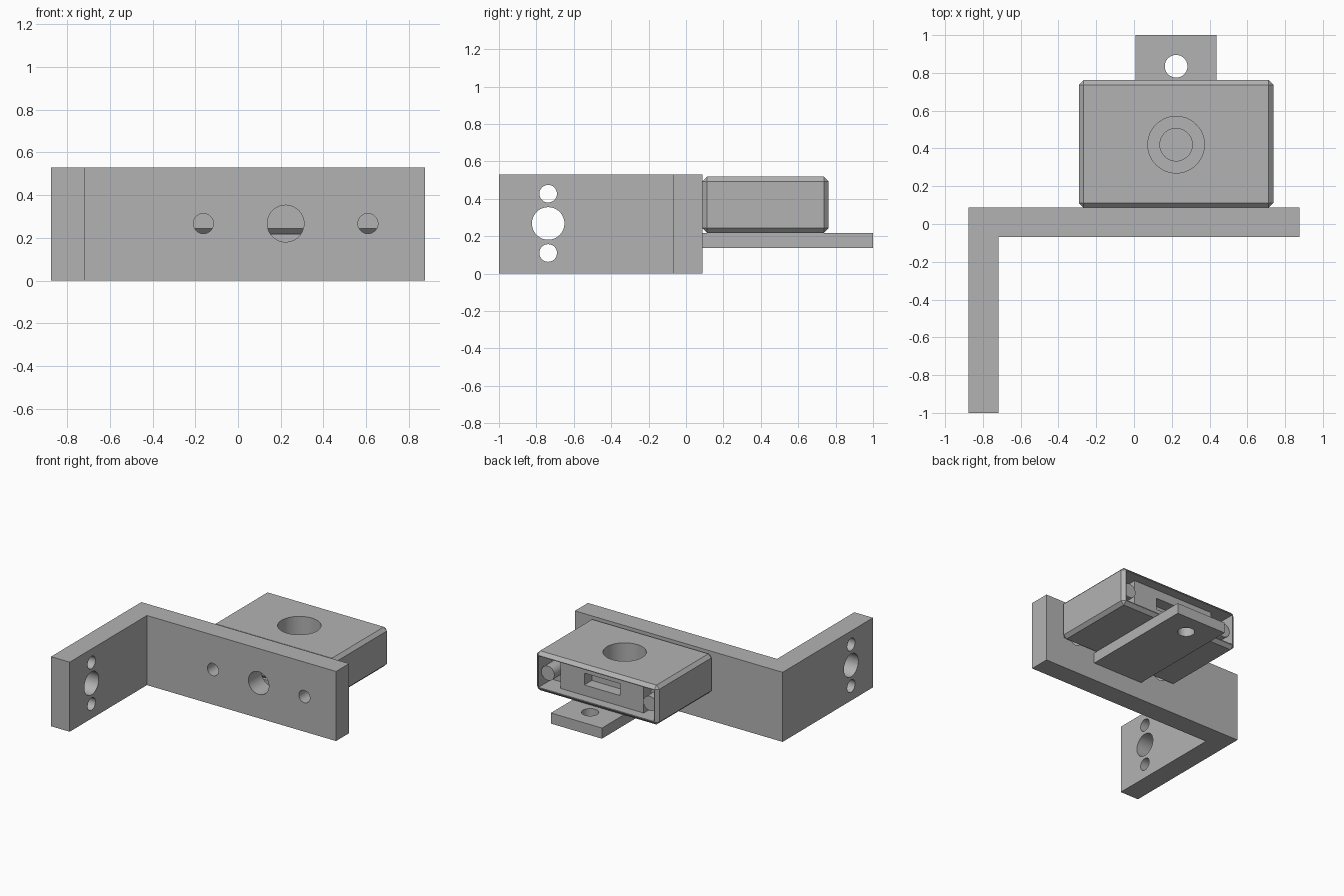
import bpy, bmesh, math
from mathutils import Matrix

if "Cube" in bpy.data.objects:
    bpy.data.objects.remove(bpy.data.objects["Cube"])

grey = bpy.data.materials.new("plain grey")
grey.diffuse_color = (0.45, 0.45, 0.45, 1)
grey.use_nodes = True
grey.node_tree.nodes["Principled BSDF"].inputs["Base Color"].default_value = grey.diffuse_color


def finish(name, bm):
    me = bpy.data.meshes.new(name)
    bmesh.ops.recalc_face_normals(bm, faces=bm.faces)
    bm.to_mesh(me)
    bm.free()
    ob = bpy.data.objects.new(name, me)
    me.materials.append(grey)
    bpy.context.collection.objects.link(ob)
    return ob


def box(name, x0, x1, y0, y1, z0, z1, bevel=0):
    bm = bmesh.new()
    m = Matrix.Translation(((x0 + x1) / 2, (y0 + y1) / 2, (z0 + z1) / 2))
    bmesh.ops.create_cube(bm, size=1, matrix=m @ Matrix.Diagonal((x1 - x0, y1 - y0, z1 - z0, 1)))
    if bevel:
        bmesh.ops.bevel(bm, geom=bm.edges[:], offset=bevel, segments=1, affect='EDGES')
    return finish(name, bm)


def rod(name, centre, r, length, axis):
    bm = bmesh.new()
    turn = {'X': Matrix.Rotation(math.pi / 2, 4, 'Y'),
            'Y': Matrix.Rotation(math.pi / 2, 4, 'X'), 'Z': Matrix()}[axis]
    bmesh.ops.create_cone(bm, cap_ends=True, segments=48, radius1=r, radius2=r,
                          depth=length, matrix=Matrix.Translation(centre) @ turn)
    return finish(name, bm)


def cut(ob, cutters):
    # apply each cut, then remove the cutter
    for c in cutters:
        c.hide_render = True
        mod = ob.modifiers.new("cut", 'BOOLEAN')
        mod.object = c
        mod.solver = 'EXACT'
        bpy.context.view_layer.objects.active = ob
        bpy.ops.object.modifier_apply(modifier=mod.name)
        bpy.data.objects.remove(c)


def smooth(ob):
    bpy.ops.object.select_all(action='DESELECT')
    ob.select_set(True)
    bpy.context.view_layer.objects.active = ob
    bpy.ops.object.shade_smooth_by_angle(angle=math.radians(30))


CX = 0.223  # centre line of the housing

# L-shaped bracket extruded from its plan outline
outline = [(-.875, -1), (-.718, -1), (-.718, -.07), (.875, -.07), (.875, .087), (-.875, .087)]
bm = bmesh.new()
face = bm.faces.new([bm.verts.new((x, y, 0)) for x, y in outline])
ext = bmesh.ops.extrude_face_region(bm, geom=[face])
bmesh.ops.translate(bm, vec=(0, 0, .53), verts=[v for v in ext['geom'] if isinstance(v, bmesh.types.BMVert)])
bracket = finish("bracket", bm)
holes = [rod("arm_hole", (-.8, -.737, z), r, .4, 'X') for z, r in ((.11, .047), (.268, .087), (.427, .047))]
holes += [rod("plate_hole", (CX + dx, 0, .267), r, .4, 'Y') for dx, r in ((-.385, .047), (0, .086), (.385, .047))]
cut(bracket, holes)
smooth(bracket)

# Housing with chamfered edges, round well and recessed open end
housing = box("housing", CX - .515, CX + .515, .087, .762, .218, .518, .025)
cutters = [rod("well", (CX, .42, .45), .15, .32, 'Z'),
           rod("well_bottom", (CX, .42, .3), .086, .15, 'Z'),
           box("end_recess", CX - .485, CX + .485, .69, .8, .25, .488),
           box("middle_slot", CX - .15, CX + .15, .6, .8, .33, .42)]
for s in (-1, 1):
    a, b = sorted((CX + s * .35, CX + s * .485))
    cutters.append(box("side_pocket", a, b, .6, .8, .25, .488))
cut(housing, cutters)
smooth(housing)

# Rounded bosses in the side pockets
for s in (-1, 1):
    smooth(rod("pocket_boss", (CX + s * .43, .66, .36), .055, .14, 'Y'))

# Mounting tongue below the housing
tongue = box("tongue", CX - .215, CX + .215, .087, 1, .137, .218)
cut(tongue, [rod("tongue_hole", (CX, .835, .18), .06, .3, 'Z')])
smooth(tongue)
